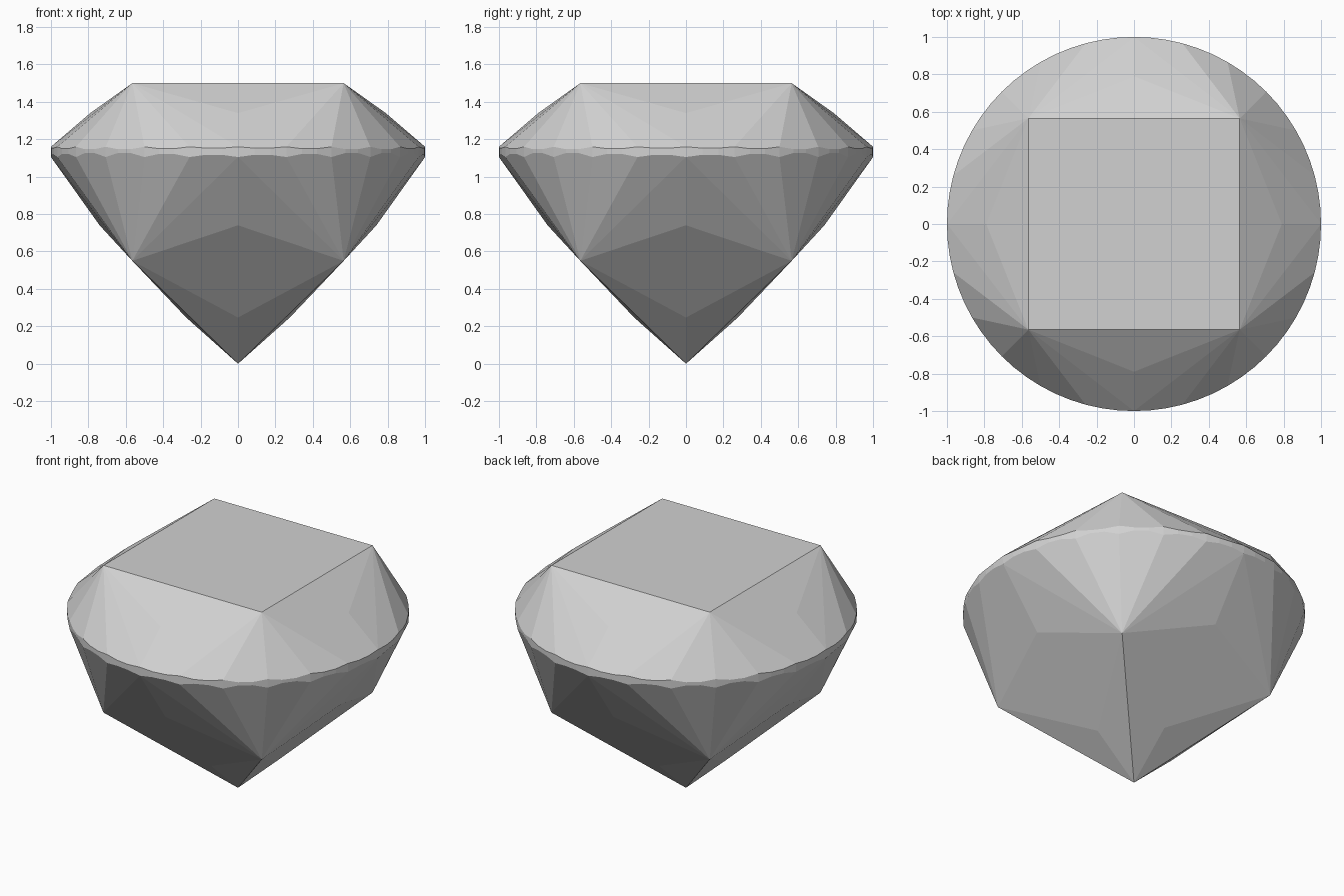
import bpy, bmesh
from math import cos, sin, radians
from mathutils import Vector

cube = bpy.data.objects.get("Cube")
if cube:
    bpy.data.objects.remove(cube, do_unlink=True)

stone = bpy.data.materials.new("pale grey stone")
stone.use_nodes = True
GREY = (0.64, 0.64, 0.64, 1)
stone.diffuse_color = GREY
stone.node_tree.nodes["Principled BSDF"].inputs["Base Color"].default_value = GREY

STEP, SUB = 15, 5            # degrees per facet and per girdle segment
CORNER = 0.565               # half width of the square table
TABLE_Z, CORNER_Z = 1.5, 0.55
RIM_TOP, RIM_LOW = 1.16, 1.105

bm = bmesh.new()


def polar(deg, r, z):
    return Vector((r * cos(radians(deg)), r * sin(radians(deg)), z))


def corner(quarter, z):
    return polar(45 + 90 * quarter, CORNER * 2 ** 0.5, z)


def add_face(points):
    bm.faces.new([bm.verts.new(p) for p in points])


def facet_rim(tip, start, z):
    """Rim points where the facet plane through tip meets the round girdle."""
    a, b = polar(start, 1, z), polar(start + STEP, 1, z)
    n = (a - tip).cross(b - tip)
    rim = [polar(start + d, 1, z) for d in range(0, STEP + 1, SUB)]
    for p in rim[1:-1]:
        p.z = tip.z - (n.x * (p.x - tip.x) + n.y * (p.y - tip.y)) / n.z
    return rim


# Square table on top
add_face([corner(q, TABLE_Z) for q in range(4)])

apex = Vector((0, 0, 0))
for q in range(4):
    top, low = corner(q, TABLE_Z), corner(q, CORNER_Z)

    # Fans of facets above and below, joined by the scalloped girdle
    for start in range(90 * q, 90 * q + 90, STEP):
        upper = facet_rim(top, start, RIM_TOP)
        lower = facet_rim(low, start, RIM_LOW)
        add_face([top] + upper)
        add_face([low] + lower[::-1])
        for i in range(len(upper) - 1):
            add_face([lower[i], lower[i + 1], upper[i + 1], upper[i]])

    # Side facets between this corner and the previous one
    side = 90 * q
    prev_top, prev_low = corner(q - 1, TABLE_Z), corner(q - 1, CORNER_Z)
    crown_mid = polar(side, 0.79, 1.34)
    belly = polar(side, 0.74, 0.74)
    keel = polar(side, 0.277, 0.247)
    rim_up, rim_down = polar(side, 1, RIM_TOP), polar(side, 1, RIM_LOW)
    add_face([prev_top, crown_mid, top])
    add_face([prev_low, keel, low, belly])
    for c_top, c_low in ((prev_top, prev_low), (top, low)):
        add_face([c_top, crown_mid, rim_up])
        add_face([c_low, belly, rim_down])
        add_face([c_low, keel, apex])

# Weld the facets into one closed solid
bmesh.ops.remove_doubles(bm, verts=bm.verts[:], dist=0.0005)
bmesh.ops.recalc_face_normals(bm, faces=bm.faces[:])
mesh = bpy.data.meshes.new("cut_gem")
bm.to_mesh(mesh)
bm.free()
mesh.materials.append(stone)
gem = bpy.data.objects.new("cut_gem", mesh)
bpy.context.collection.objects.link(gem)
